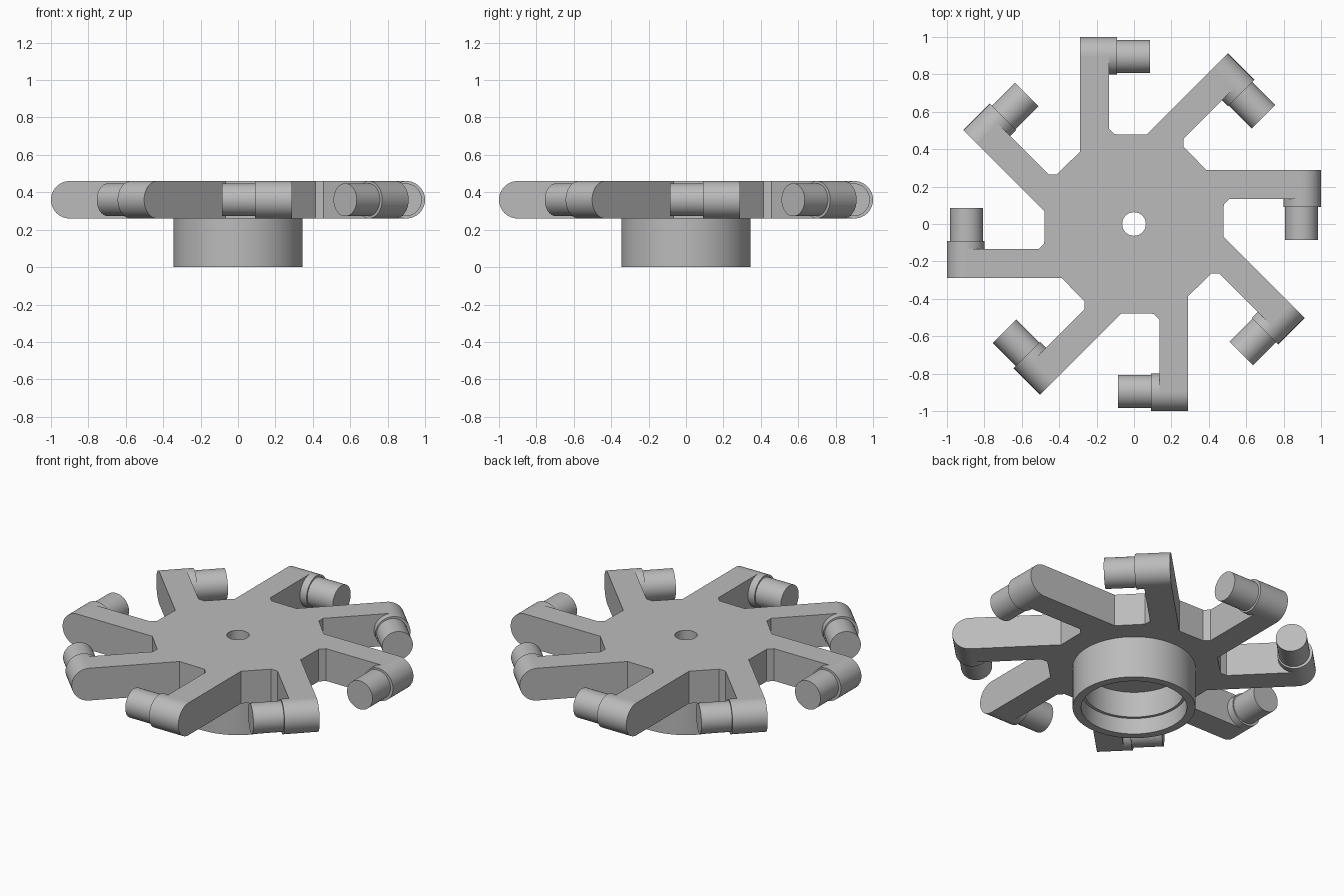
import bpy, bmesh
from math import radians, pi, cos, sin
from mathutils import Matrix, Vector

cube = bpy.data.objects.get("Cube")
if cube:
    bpy.data.objects.remove(cube, do_unlink=True)

ARMS = 8
BOTTOM, TOP = 0.26, 0.46
MID = (BOTTOM + TOP) / 2
TIP_X, TIP_R = 0.9, 0.1
INNER_Y, OUTER_Y = 0.135, 0.29

grey = bpy.data.materials.new("plain grey")
grey.use_nodes = True
grey.diffuse_color = (0.5, 0.5, 0.5, 1)
grey.node_tree.nodes["Principled BSDF"].inputs["Base Color"].default_value = (0.5, 0.5, 0.5, 1)


def finish(bm, name):
    bmesh.ops.recalc_face_normals(bm, faces=bm.faces)
    mesh = bpy.data.meshes.new(name)
    bm.to_mesh(mesh)
    bm.free()
    obj = bpy.data.objects.new(name, mesh)
    bpy.context.collection.objects.link(obj)
    mesh.materials.append(grey)
    bpy.ops.object.select_all(action='DESELECT')
    obj.select_set(True)
    bpy.context.view_layer.objects.active = obj
    bpy.ops.object.shade_smooth_by_angle(angle=radians(30))
    return obj


def loop(bm, points):
    verts = [bm.verts.new(p) for p in points]
    return [bm.edges.new((a, b)) for a, b in zip(verts, verts[1:] + verts[:1])]


def extrude(bm, faces, offset):
    new = bmesh.ops.extrude_face_region(bm, geom=faces)["geom"]
    bmesh.ops.translate(bm, vec=offset, verts=[g for g in new if isinstance(g, bmesh.types.BMVert)])


def turn(i):
    return Matrix.Rotation(2 * pi * i / ARMS, 4, 'Z')


def y_cylinder(name, x, radius, y0, y1, i):
    bm = bmesh.new()
    place = Matrix.Translation((x, (y0 + y1) / 2, MID)) @ Matrix.Rotation(pi / 2, 4, 'X')
    bmesh.ops.create_cone(bm, cap_ends=True, segments=48, radius1=radius, radius2=radius,
                          depth=y1 - y0, matrix=turn(i) @ place)
    finish(bm, name)


# Hub plate with straight arms and a centre hole
sector = [(0.48, 0.105), (0.51, INNER_Y), (TIP_X, INNER_Y), (TIP_X, OUTER_Y), (0.385, OUTER_Y)]
bm = bmesh.new()
edges = loop(bm, [turn(i) @ Vector((x, y, BOTTOM)) for i in range(ARMS) for x, y in sector])
edges += loop(bm, [(0.063 * cos(2 * pi * k / 48), 0.063 * sin(2 * pi * k / 48), BOTTOM) for k in range(48)])
bmesh.ops.triangle_fill(bm, use_beauty=True, use_dissolve=False, edges=edges)
extrude(bm, bm.faces[:], (0, 0, TOP - BOTTOM))
finish(bm, "hub_plate")

# Rounded arm tips, each with a collar and a sideways pin
for i in range(ARMS):
    bm = bmesh.new()
    arc = [pi * k / 24 - pi / 2 for k in range(25)]
    face = bm.faces.new([bm.verts.new((TIP_X + TIP_R * cos(a), INNER_Y, MID + TIP_R * sin(a))) for a in arc])
    extrude(bm, [face], (0, OUTER_Y - INNER_Y, 0))
    bm.transform(turn(i))
    finish(bm, f"arm_tip_{i + 1}")
    y_cylinder(f"collar_{i + 1}", TIP_X, TIP_R, 0.09, INNER_Y + 0.01, i)
    y_cylinder(f"pin_{i + 1}", 0.895, 0.088, -0.085, 0.1, i)

# Hollow base ring with a small inner ledge
profile = [(0.345, 0), (0.345, BOTTOM), (0.28, BOTTOM), (0.28, 0.1), (0.297, 0.1), (0.297, 0)]
bm = bmesh.new()
ring = loop(bm, [(r, 0, z) for r, z in profile])
bmesh.ops.spin(bm, geom=ring + bm.verts[:], cent=(0, 0, 0), axis=(0, 0, 1),
               angle=2 * pi, steps=96, use_merge=True)
bmesh.ops.remove_doubles(bm, verts=bm.verts, dist=0.0005)
finish(bm, "base_ring")
